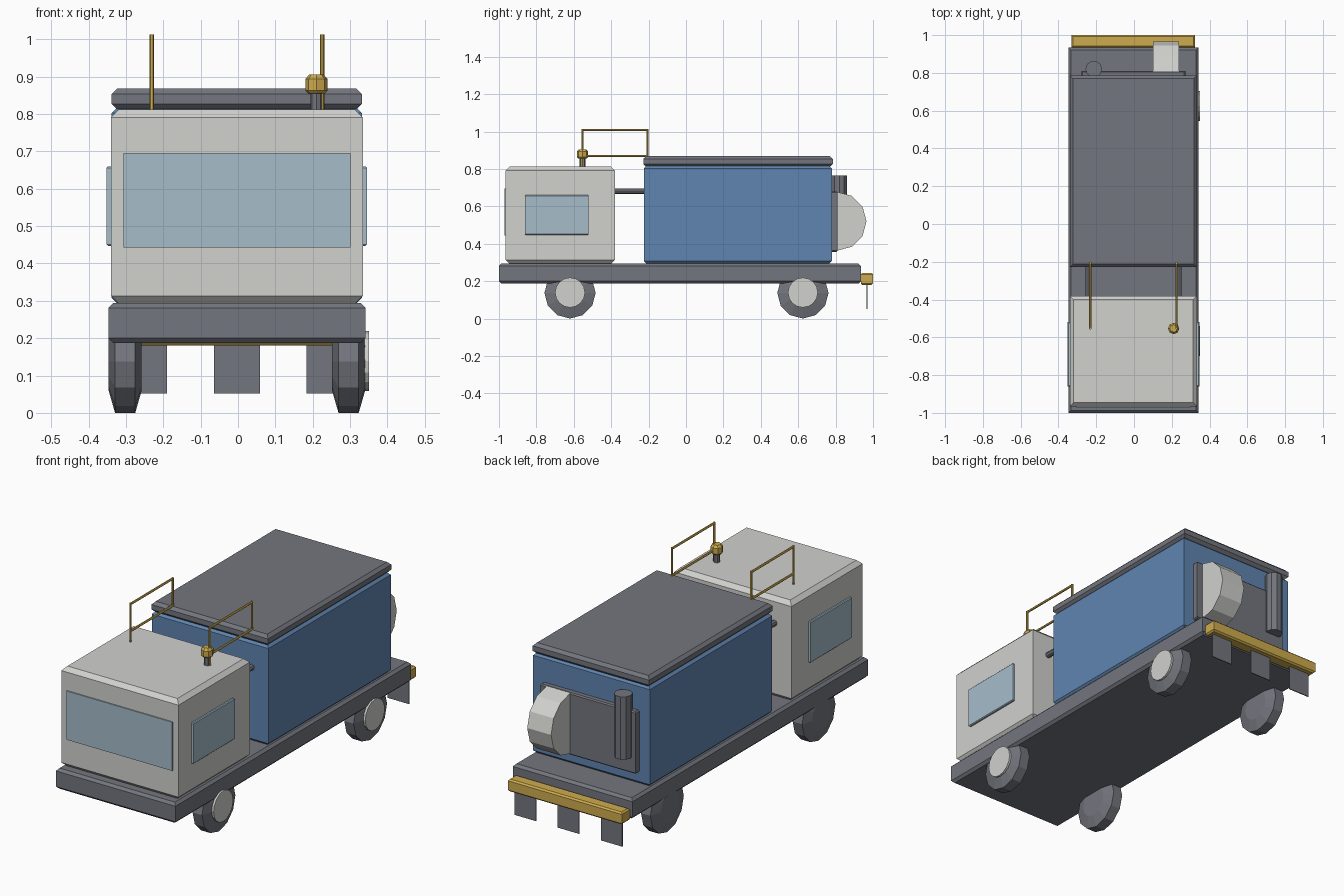
import bpy, bmesh, math
from mathutils import Matrix, Vector

if "Cube" in bpy.data.objects:
    bpy.data.objects.remove(bpy.data.objects["Cube"])

CX = -0.003  # centre line; the hub caps on one side shift it slightly


def material(name, r, g, b):
    lin = [((c / 255 + 0.055) / 1.055) ** 2.4 for c in (r, g, b)]
    m = bpy.data.materials.new(name)
    m.diffuse_color = (*lin, 1)
    m.use_nodes = True
    m.node_tree.nodes["Principled BSDF"].inputs["Base Color"].default_value = m.diffuse_color
    return m


DARK = material("dark grey", 116, 118, 126)
LIGHT = material("light grey", 209, 209, 206)
BLUE = material("blue", 96, 133, 176)
GLASS = material("pale glass", 166, 189, 202)
YELLOW = material("yellow", 206, 171, 78)


def finish(name, bm, mat):
    bmesh.ops.recalc_face_normals(bm, faces=bm.faces)
    me = bpy.data.meshes.new(name)
    bm.to_mesh(me)
    bm.free()
    me.materials.append(mat)
    ob = bpy.data.objects.new(name, me)
    bpy.context.collection.objects.link(ob)
    return ob


def loft(bm, rings):
    """Join rings of points into a closed solid."""
    loops = [[bm.verts.new(p) for p in ring] for ring in rings]
    n = len(loops[0])
    for a, b in zip(loops, loops[1:]):
        for i in range(n):
            bm.faces.new((a[i], a[(i + 1) % n], b[(i + 1) % n], b[i]))
    bm.faces.new(loops[0][::-1])
    bm.faces.new(loops[-1])


def box(name, x, y, z, mat, c=0.0):
    """Box from ranges; c chamfers the top and bottom rims."""
    def ring(h, i):
        return [(x[0] + i, y[0] + i, h), (x[1] - i, y[0] + i, h),
                (x[1] - i, y[1] - i, h), (x[0] + i, y[1] - i, h)]
    bm = bmesh.new()
    rings = [ring(z[0], c), ring(z[1], c)]
    if c:
        rings[1:1] = [ring(z[0] + c, 0), ring(z[1] - c, 0)]
    loft(bm, rings)
    return finish(name, bm, mat)


def lathe(name, profile, origin, axis, mat, sides=12):
    """Turned solid: profile is (radius, distance along axis)."""
    rot = Vector((0, 0, 1)).rotation_difference(Vector(axis)).to_matrix().to_4x4()
    m = Matrix.Translation(origin) @ rot
    bm = bmesh.new()
    loft(bm, [[m @ Vector((r * math.cos(math.tau * k / sides),
                           r * math.sin(math.tau * k / sides), d))
               for k in range(sides)] for r, d in profile])
    return finish(name, bm, mat)


def rod(name, a, b, r, mat, sides=8):
    d = Vector(b) - Vector(a)
    return lathe(name, [(r, 0), (r, d.length)], a, d.normalized(), mat, sides)


def span(half, mid=CX):
    return (mid - half, mid + half)


# Main bodies
box("chassis", span(0.344), (-1.0, 0.935), (0.187, 0.294), DARK, 0.013)
box("cab", span(0.337), (-0.965, -0.38), (0.292, 0.812), LIGHT, 0.021)
box("engine_body", span(0.335), (-0.225, 0.78), (0.292, 0.818), BLUE, 0.016)
box("engine_roof", span(0.335), (-0.228, 0.785), (0.812, 0.868), DARK, 0.015)

# Windows
box("windshield", span(0.304), (-0.971, -0.962), (0.443, 0.696), GLASS)
for side, label in ((-1, "left"), (1, "right")):
    xs = sorted((CX + side * 0.33, CX + side * 0.3485))
    box(label + "_window", xs, (-0.86, -0.52), (0.447, 0.66), GLASS, 0.004)
    # Pipes joining cab and engine body
    rod(label + "_pipe", (CX + side * 0.24, -0.385, 0.681),
        (CX + side * 0.24, -0.22, 0.681), 0.015, DARK)

    # Handrail loop
    x = CX + side * 0.228
    low, top, front, back = 0.868, 1.008, -0.553, -0.207
    for part, a, b in (("front_post", (front, 0.805), (front, top + 0.005)),
                       ("back_post", (back, 0.86), (back, top + 0.005)),
                       ("top_bar", (front, top), (back, top)),
                       ("low_bar", (front, low), (back, low))):
        rod(f"{label}_rail_{part}", (x, *a), (x, *b), 0.006, YELLOW, 6)

    # Wheels with tapered sidewalls; hub caps on the right side only
    for y, end in ((-0.62, "front"), (0.625, "back")):
        lathe(f"{label}_{end}_wheel",
              [(0.078, -0.044), (0.137, -0.027), (0.137, 0.027), (0.078, 0.044)],
              (CX + side * 0.299, y, 0.137), (1, 0, 0), DARK)
        if side > 0:
            lathe(f"{end}_hub_cap", [(0.08, 0), (0.08, 0.012)],
                  (0.338, y, 0.139), (1, 0, 0), LIGHT, 16)

# Beacon on the cab roof
rod("beacon_stem", (0.21, -0.553, 0.80), (0.21, -0.553, 0.86), 0.016, DARK)
lathe("beacon", [(0.022, 0), (0.03, 0.008), (0.03, 0.038), (0.02, 0.05)],
      (0.21, -0.553, 0.855), (0, 0, 1), YELLOW, 8)

# Rear equipment
box("rear_panel", span(0.275), (0.775, 0.81), (0.357, 0.68), DARK, 0.006)
rod("rear_drum", (0.10, 0.808, 0.52), (0.237, 0.808, 0.52), 0.157, LIGHT, 12)
rod("exhaust", (-0.213, 0.82, 0.44), (-0.213, 0.82, 0.766), 0.044, DARK, 10)

# Bumper and mud flaps
box("rear_bumper", span(0.328, -0.004), (0.935, 1.0), (0.18, 0.244), YELLOW, 0.008)
for i in (-1, 0, 1):
    box(f"mud_flap_{i + 2}", span(0.0615, CX + i * 0.248), (0.965, 0.970),
        (0.052, 0.185), DARK)
